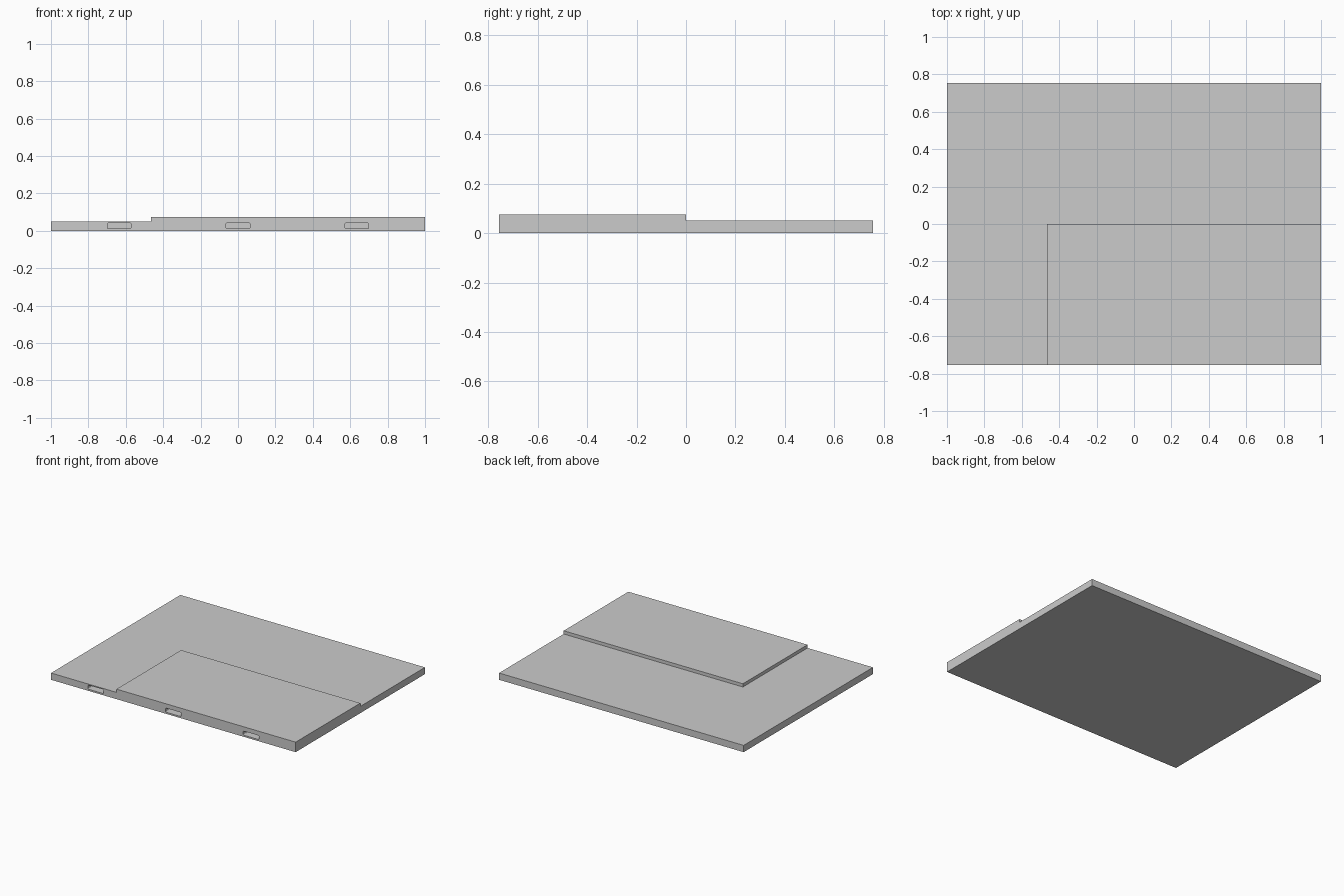
import bpy, bmesh
from mathutils import Vector

cube = bpy.data.objects.get("Cube")
if cube:
    bpy.data.objects.remove(cube, do_unlink=True)

WIDTH, DEPTH = 2.0, 1.51
FRONT = -DEPTH / 2
BASE_TOP, STEP_TOP = 0.05, 0.074
STEP_LEFT = -0.465

grey = bpy.data.materials.new("light_grey")
grey.use_nodes = True
colour = (0.6, 0.6, 0.6, 1)
grey.diffuse_color = colour
grey.node_tree.nodes["Principled BSDF"].inputs["Base Color"].default_value = colour


def box(name, low, high, radius=0):
    """Box between two corners, with optional rounding of the edges along y."""
    low, high = Vector(low), Vector(high)
    bm = bmesh.new()
    bmesh.ops.create_cube(bm, size=1)
    for v in bm.verts:
        v.co = (low + high) / 2 + v.co * (high - low)
    if radius:
        edges = [e for e in bm.edges
                 if abs(e.verts[0].co.y - e.verts[1].co.y) > 0.001]
        bmesh.ops.bevel(bm, geom=edges, offset=radius, segments=4,
                        profile=0.5, affect='EDGES')
    mesh = bpy.data.meshes.new(name)
    bm.to_mesh(mesh)
    bm.free()
    mesh.materials.append(grey)
    obj = bpy.data.objects.new(name, mesh)
    bpy.context.collection.objects.link(obj)
    return obj


def combine(target, helper, operation):
    mod = target.modifiers.new(helper.name, 'BOOLEAN')
    mod.operation, mod.solver, mod.object = operation, 'EXACT', helper
    bpy.context.view_layer.objects.active = target
    bpy.ops.object.modifier_apply(modifier=mod.name)
    bpy.data.objects.remove(helper, do_unlink=True)


# Flat base slab with a raised plate on its front left corner
slab = box("stepped_slab", (-WIDTH / 2, FRONT, 0), (WIDTH / 2, -FRONT, BASE_TOP))
plate = box("raised_plate", (STEP_LEFT, FRONT, 0.02), (WIDTH / 2, 0, STEP_TOP))
combine(slab, plate, 'UNION')

# Three rounded slots cut into the front edge
for i in range(3):
    x = -0.635 + 0.635 * i
    slot = box("slot_cutter", (x - 0.064, FRONT - 0.05, 0.012),
               (x + 0.064, FRONT + 0.06, 0.042), radius=0.007)
    slot.hide_render = True
    combine(slab, slot, 'DIFFERENCE')
